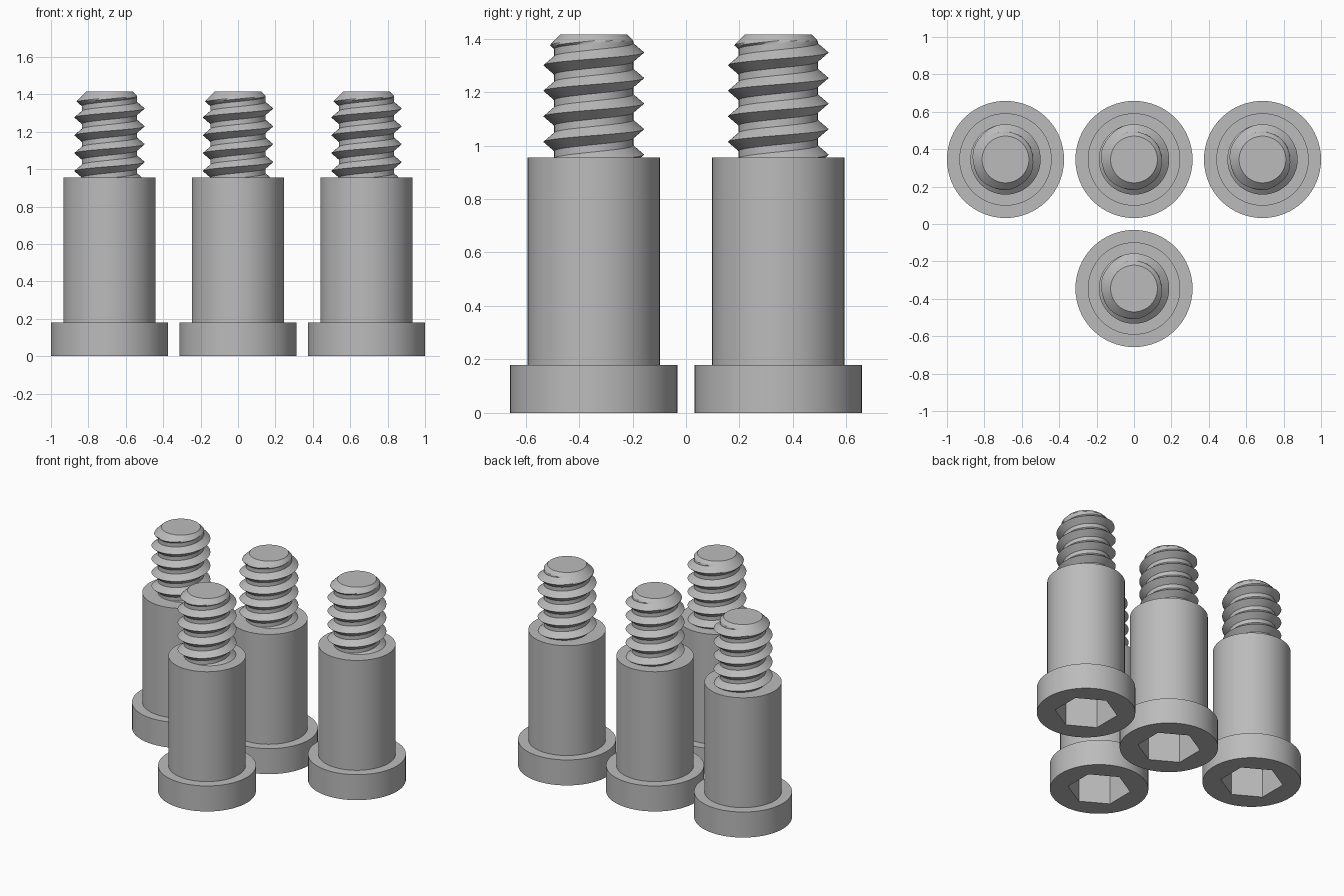
import bpy
import bmesh
from math import cos, sin, pi, tau

cube = bpy.data.objects.get("Cube")
if cube:
    bpy.data.objects.remove(cube)

steel = bpy.data.materials.new("grey steel")
steel.use_nodes = True
GREY = (0.5, 0.5, 0.5, 1)
steel.diffuse_color = GREY
steel.node_tree.nodes["Principled BSDF"].inputs["Base Color"].default_value = GREY

SEGMENTS = 64


def ring(bm, radius, z, count=SEGMENTS, turn=0.0):
    return [bm.verts.new((radius * cos(tau * i / count + turn),
                          radius * sin(tau * i / count + turn), z))
            for i in range(count)]


def bridge(bm, low, high):
    n = len(low)
    for i in range(n):
        k = (i + 1) % n
        bm.faces.new((low[i], low[k], high[k], high[i]))


def loop_edges(bm, loop):
    pairs = zip(loop, loop[1:] + loop[:1])
    return [bm.edges.get(p) or bm.edges.new(p) for p in pairs]


def finish(bm, name):
    bmesh.ops.recalc_face_normals(bm, faces=bm.faces)
    mesh = bpy.data.meshes.new(name)
    bm.to_mesh(mesh)
    bm.free()
    mesh.materials.append(steel)
    return mesh


# Head and shoulder, turned from a profile, with a hexagonal socket underneath
def make_body():
    bm = bmesh.new()
    profile = [(0.313, 0), (0.313, 0.18), (0.247, 0.18), (0.247, 0.955)]
    rings = [ring(bm, r, z) for r, z in profile]
    for low, high in zip(rings, rings[1:]):
        bridge(bm, low, high)
    bm.faces.new(rings[-1])
    mouth = ring(bm, 0.2, 0, 6, pi / 6)
    floor = ring(bm, 0.2, 0.25, 6, pi / 6)
    bridge(bm, mouth, floor)
    bm.faces.new(floor)
    rim = loop_edges(bm, rings[0]) + loop_edges(bm, mouth)
    bmesh.ops.triangle_fill(bm, edges=rim, use_beauty=True, normal=(0, 0, -1))
    return finish(bm, "head_and_shoulder")


# Right-handed V thread with a chamfered tip
def make_thread():
    pitch, steps, half = 0.0955, 14, 5
    root, crest, start, top, tip = 0.148, 0.188, 0.8465, 1.415, 0.125
    bm = bmesh.new()
    columns = []
    for i in range(SEGMENTS + 1):
        angle = tau * i / SEGMENTS
        column = []
        for j in range(6 * steps + 1):
            z = min(top, start + pitch * (i / SEGMENTS + j / steps))
            gap = min(j % steps, steps - j % steps)
            r = max(root, crest - (crest - root) * gap / half)
            r = min(r, tip + top - z)
            column.append(bm.verts.new((r * cos(angle), r * sin(angle), z)))
        columns.append(column)
    for a, b in zip(columns, columns[1:]):
        for j in range(len(a) - 1):
            bm.faces.new((a[j], b[j], b[j + 1], a[j + 1]))
    bmesh.ops.remove_doubles(bm, verts=bm.verts, dist=0.0001)
    edge = [e for e in bm.edges if e.is_boundary
            and all(v.co.z > top - 0.0005 for v in e.verts)]
    bmesh.ops.edgenet_fill(bm, edges=edge)
    return finish(bm, "thread")


# Four identical screws: three in a back row, one in front
parts = [make_body(), make_thread()]
places = {"back_right": (-0.687, 0.345), "back_middle": (0, 0.345),
          "back_left": (0.687, 0.345), "front": (0, -0.345)}
for index, (place, (x, y)) in enumerate(places.items()):
    for mesh in parts:
        part = bpy.data.objects.new(f"{place}_{mesh.name}", mesh)
        part.location = (x, y, 0)
        bpy.context.collection.objects.link(part)
        if index == 0:
            bpy.ops.object.select_all(action="DESELECT")
            part.select_set(True)
            bpy.context.view_layer.objects.active = part
            bpy.ops.object.shade_smooth_by_angle(angle=pi / 6)
